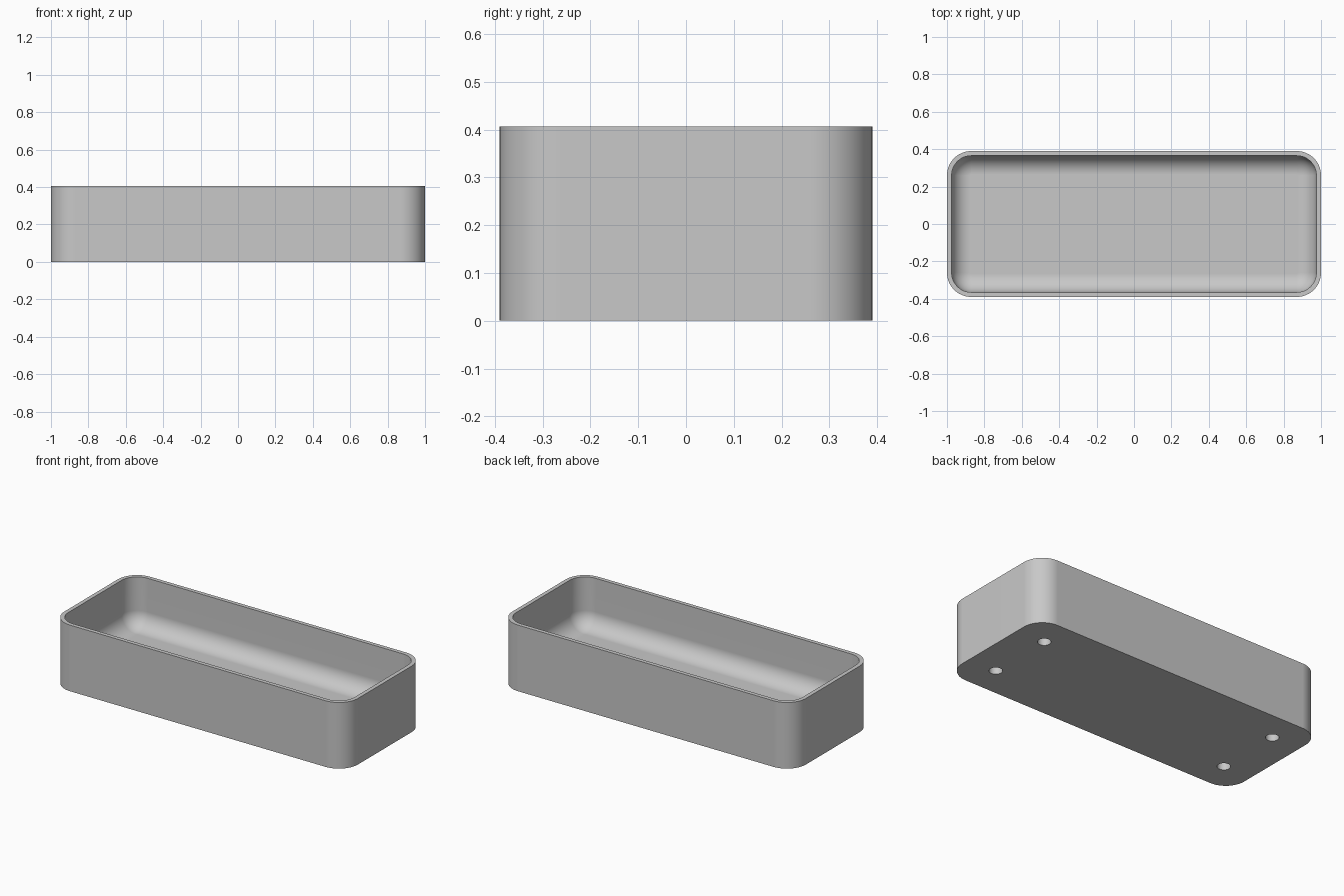
import bpy
import bmesh
from math import sin, cos, pi, radians
from mathutils import Matrix

cube = bpy.data.objects.get("Cube")
if cube:
    bpy.data.objects.remove(cube, do_unlink=True)

HALF_X, HALF_Y, HEIGHT = 1.0, 0.39, 0.407
CORNER, WALL, FLOOR, FILLET = 0.13, 0.025, 0.1, 0.1
HOLE_X, HOLE_Y, HOLE_R, HOLE_DEPTH = 0.81, 0.205, 0.037, 0.045
CORNER_STEPS, FILLET_STEPS = 12, 10

grey = bpy.data.materials.new("plain grey")
grey.use_nodes = True
colour = (0.58, 0.58, 0.58, 1)
grey.diffuse_color = colour
grey.node_tree.nodes["Principled BSDF"].inputs["Base Color"].default_value = colour


def make_object(name, bm):
    bmesh.ops.recalc_face_normals(bm, faces=bm.faces)
    mesh = bpy.data.meshes.new(name)
    bm.to_mesh(mesh)
    bm.free()
    mesh.materials.append(grey)
    obj = bpy.data.objects.new(name, mesh)
    bpy.context.collection.objects.link(obj)
    return obj


def rounded_ring(bm, inset, z):
    """Rounded rectangle of vertices, drawn in from the outer outline."""
    r = CORNER - inset
    verts = []
    for quarter, (sx, sy) in enumerate([(1, 1), (-1, 1), (-1, -1), (1, -1)]):
        for i in range(CORNER_STEPS + 1):
            a = (quarter + i / CORNER_STEPS) * pi / 2
            verts.append(bm.verts.new((sx * (HALF_X - CORNER) + r * cos(a),
                                       sy * (HALF_Y - CORNER) + r * sin(a), z)))
    return verts


# Tray shell: outer wall, rim, inner wall, then a fillet down to the floor
profile = [(0, 0), (0, HEIGHT), (WALL, HEIGHT)]
for i in range(FILLET_STEPS + 1):
    a = i / FILLET_STEPS * pi / 2
    profile.append((WALL + FILLET * (1 - cos(a)), FLOOR + FILLET * (1 - sin(a))))

bm = bmesh.new()
rings = [rounded_ring(bm, inset, z) for inset, z in profile]
for low, high in zip(rings, rings[1:]):
    for i in range(len(low)):
        j = (i + 1) % len(low)
        bm.faces.new((low[i], low[j], high[j], high[i]))
bm.faces.new(rings[0])
bm.faces.new(rings[-1])
tray = make_object("tray", bm)

# Four round blind holes in the underside
bm = bmesh.new()
for sx in (-1, 1):
    for sy in (-1, 1):
        bmesh.ops.create_cone(bm, cap_ends=True, segments=32,
                              radius1=HOLE_R, radius2=HOLE_R, depth=2 * HOLE_DEPTH,
                              matrix=Matrix.Translation((sx * HOLE_X, sy * HOLE_Y, 0)))
cutter = make_object("hole_cutter", bm)
cutter.hide_render = True

bpy.ops.object.select_all(action="DESELECT")
tray.select_set(True)
bpy.context.view_layer.objects.active = tray
cut = tray.modifiers.new("underside holes", "BOOLEAN")
cut.operation = "DIFFERENCE"
cut.solver = "EXACT"
cut.object = cutter
bpy.ops.object.modifier_apply(modifier=cut.name)
bpy.data.objects.remove(cutter, do_unlink=True)

# Smooth curved walls, crisp rim and base edges
bpy.ops.object.shade_smooth_by_angle(angle=radians(30))
weighted = tray.modifiers.new("even shading", "WEIGHTED_NORMAL")
weighted.keep_sharp = True
